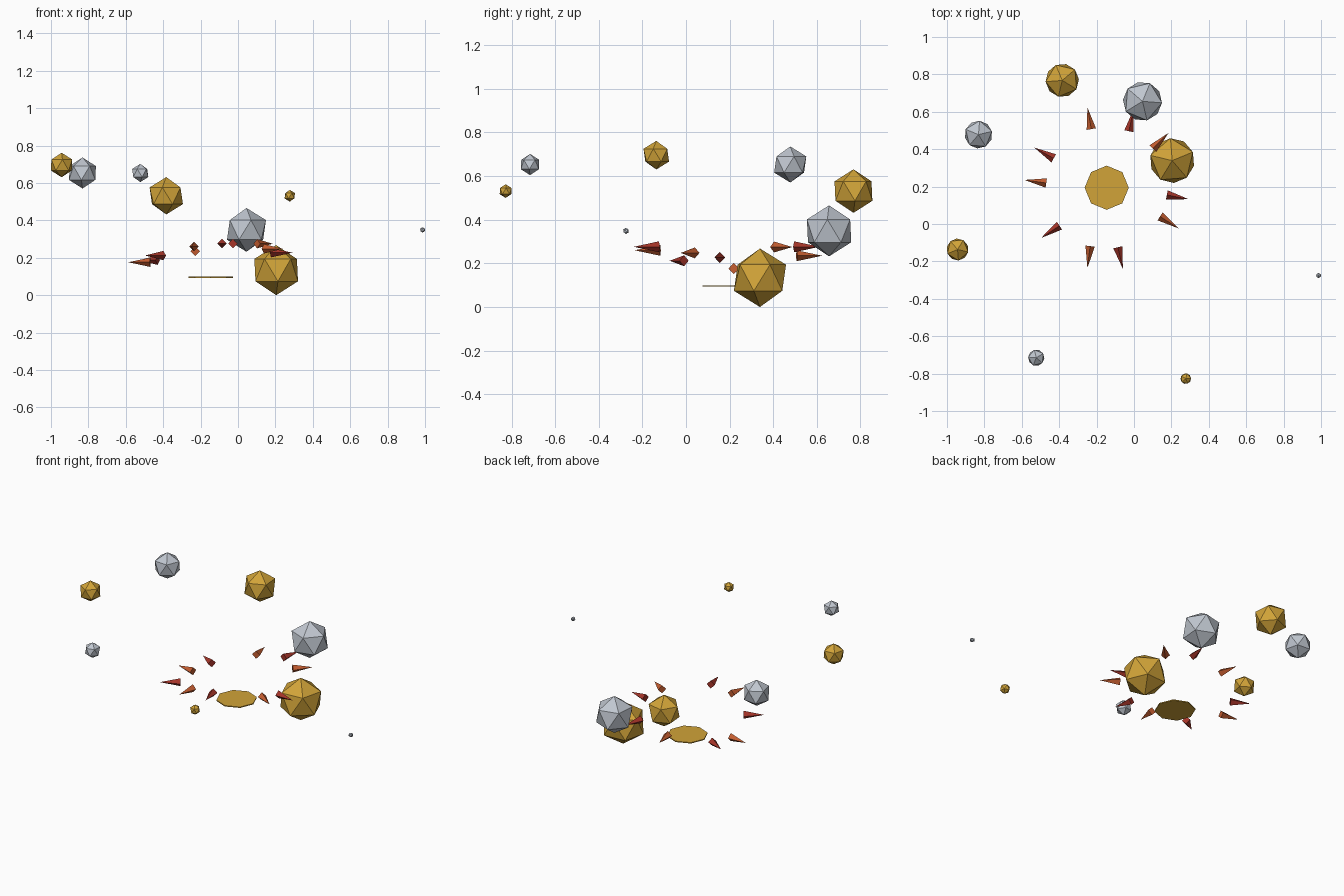
import bpy
from math import radians, sin, cos, pi

cube = bpy.data.objects.get("Cube")
if cube:
    bpy.data.objects.remove(cube, do_unlink=True)


def material(name, rgb):
    m = bpy.data.materials.new(name)
    m.use_nodes = True
    colour = (*rgb, 1)
    m.diffuse_color = colour
    m.node_tree.nodes["Principled BSDF"].inputs["Base Color"].default_value = colour
    return m


gold = material("gold", (0.64, 0.37, 0.04))
silver = material("silver", (0.53, 0.57, 0.63))
orange = material("burnt_orange", (0.56, 0.11, 0.03))
red = material("dark_red", (0.38, 0.035, 0.022))

CX, CY = -0.146, 0.194  # centre of the spiral


def finish(name, mat):
    obj = bpy.context.object
    obj.name = name
    obj.data.materials.append(mat)


def around(angle, radius, z):
    return (CX + radius * cos(angle), CY + radius * sin(angle), z)


# Flat eight-sided plate at the centre
bpy.ops.mesh.primitive_cylinder_add(vertices=8, radius=0.118, depth=0.006,
                                    location=(CX, CY, 0.096))
finish("centre_plate", gold)

# Faceted balls spiralling outward, shrinking along a rising and falling arc
for i in range(8):
    angle = radians(22.5 + 45 * i)
    z = 0.134 + 0.562 * sin(pi * i / 8)
    bpy.ops.mesh.primitive_ico_sphere_add(
        subdivisions=1, radius=0.134 - 0.0171 * i,
        location=around(angle, 0.379 + 0.121 * i, z), rotation=(0, 0, angle))
    finish(f"spiral_ball_{i + 1}", silver if i % 2 else gold)

# Ring of four-sided spikes pointing outward: (angle, heading, height)
spikes = [(-7.5, -11, 0.227), (41, 45, 0.275), (70, 78, 0.276), (104, 100, 0.235),
          (151, 151, 0.187), (175, 172, 0.176), (218, 214, 0.212),
          (255.5, 263, 0.26), (281, 283, 0.276), (331, 327, 0.248)]
for i, (angle, heading, z) in enumerate(spikes):
    bpy.ops.mesh.primitive_cone_add(
        vertices=4, radius1=0.025, radius2=0, depth=0.118,
        location=around(radians(angle), 0.383, z),
        rotation=(0, pi / 2, radians(heading)))
    finish(f"spike_{i + 1}", orange if i % 2 else red)
